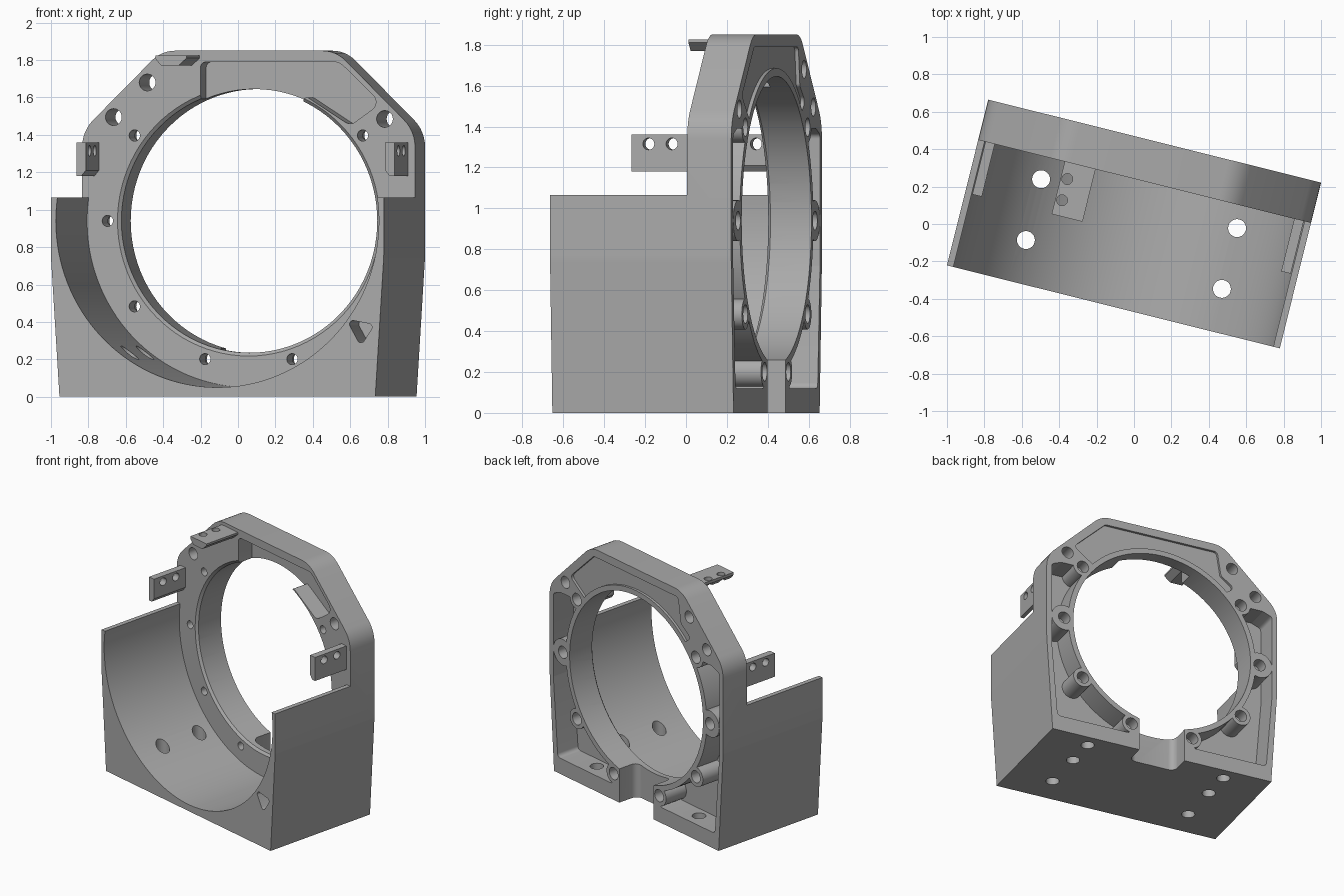
import bpy, bmesh, math
from mathutils import Vector

if "Cube" in bpy.data.objects:
    bpy.data.objects.remove(bpy.data.objects["Cube"])

TURN = math.radians(-14)          # whole part is turned about z
FRONT, STEP, BACK = -0.4565, 0.2345, 0.4565
CZ = 0.94                         # bore axis height

mat = bpy.data.materials.new("machined_grey")
mat.diffuse_color = (0.4, 0.4, 0.4, 1)
mat.use_nodes = True
mat.node_tree.nodes["Principled BSDF"].inputs["Base Color"].default_value = mat.diffuse_color


def prism(name, pts, a, b, axis="y", pts2=None):
    """Extrude a 2D outline from a to b along an axis."""
    place = {"y": lambda p, t: (p[0], t, p[1]),
             "z": lambda p, t: (p[0], p[1], t),
             "x": lambda p, t: (t, p[0], p[1])}[axis]
    bm = bmesh.new()
    lo = [bm.verts.new(place(p, a)) for p in pts]
    hi = [bm.verts.new(place(p, b)) for p in (pts2 or pts)]
    bm.faces.new(lo)
    bm.faces.new(hi[::-1])
    n = len(pts)
    for i in range(n):
        bm.faces.new((lo[i], hi[i], hi[(i + 1) % n], lo[(i + 1) % n]))
    bmesh.ops.recalc_face_normals(bm, faces=bm.faces)
    me = bpy.data.meshes.new(name)
    bm.to_mesh(me)
    bm.free()
    ob = bpy.data.objects.new(name, me)
    bpy.context.collection.objects.link(ob)
    me.materials.append(mat)
    return ob


def circle(x, y, r, n=32):
    return [(x + r * math.cos(2 * math.pi * i / n), y + r * math.sin(2 * math.pi * i / n)) for i in range(n)]


def rounded(pts, r, steps=6):
    """Round polygon corners; r is one radius or a list of radii."""
    out = []
    for i, p in enumerate(pts):
        rad = r[i] if isinstance(r, (list, tuple)) else r
        p = Vector(p)
        d1 = (Vector(pts[i - 1]) - p).normalized()
        d2 = (Vector(pts[(i + 1) % len(pts)]) - p).normalized()
        if rad == 0:
            out.append(tuple(p))
            continue
        half = d1.angle(d2) / 2
        c = p + (d1 + d2).normalized() * (rad / math.sin(half))
        s = p + d1 * (rad / math.tan(half)) - c
        e = p + d2 * (rad / math.tan(half)) - c
        sweep = math.atan2(s.x * e.y - s.y * e.x, s.dot(e))
        for k in range(steps + 1):
            t = sweep * k / steps
            out.append((c.x + s.x * math.cos(t) - s.y * math.sin(t),
                        c.y + s.x * math.sin(t) + s.y * math.cos(t)))
    return out


def cut(ob, *tools):
    for tool in tools:
        m = ob.modifiers.new("cut", "BOOLEAN")
        m.operation, m.solver, m.object = "DIFFERENCE", "EXACT", tool
        bpy.context.view_layer.objects.active = ob
        bpy.ops.object.modifier_apply(modifier=m.name)
        bpy.data.objects.remove(tool)
    return ob


def flip(pts):
    return [(-x, z) for x, z in pts]


# Housing block with chamfered shoulders and drafted lower sides
half = [(0.87, 0), (0.917, 0.75), (0.917, 1.42), (0.48, 1.85)]
outline = half + flip(half)[::-1]
housing = prism("housing", rounded(outline, [0, 0.5, 0.2, 0.18, 0.18, 0.2, 0.5, 0]), FRONT, BACK)

# Cradle scoop and shoulder step in front of the plate
R = 0.89
a0 = math.asin((1.065 - CZ) / R)
arc = [(R * math.cos(a), CZ + R * math.sin(a))
       for a in [math.pi - a0 + (math.pi + 2 * a0) * i / 72 for i in range(73)]]
cut(housing, prism("scoop", [(-1.2, 2.2), (-1.2, 1.065)] + arc + [(1.2, 1.065), (1.2, 2.2)], -0.7, STEP))

# Main bore with a small front chamfer
cut(housing, prism("bore", circle(0, CZ, 0.705, 96), 0, 0.7),
    prism("bore_lip", circle(0, CZ, 0.745, 96), STEP - 0.02, STEP + 0.02, "y", circle(0, CZ, 0.7, 96)))

# Bolt circle, every 36 degrees except the two at the top
bolts = [(0.777 * math.cos(math.radians(d)), CZ + 0.777 * math.sin(math.radians(d)))
         for d in (0, 36, 144, 180, 216, 252, 288, 324)]
dowels = [(-0.558, 1.68), (-0.744, 1.495), (0.75, 1.485)]


def bosses(v0):
    return [prism("boss", circle(x, z, 0.1 if abs(z - CZ) < 0.01 else 0.075), v0, 0.8) for x, z in bolts]


# Deep side pockets in the back, leaving the bore ring and bolt bosses
side = [(0.25, 0.12), (0.83, 0.12), (0.877, 0.72), (0.877, 1.36), (0.8, 1.39), (0.45, 1.39)]
for pts in (side, flip(side)):
    pocket = prism("pocket", rounded(pts, [0.02, 0.03, 0.03, 0.03, 0.03, 0.02]), 0.27, 0.6)
    cut(pocket, prism("ring", circle(0, CZ, 0.745, 96), 0.1, 0.8), *bosses(0.1))
    cut(housing, pocket)

# Shallow recess across the top of the back
recess = prism("recess", rounded([(0.70, 1.55), (0.45, 1.79), (-0.44, 1.79), (-0.47, 1.6),
                                  (-0.58, 1.52), (-0.4, 1.4), (0.5, 1.4)], 0.03), 0.438, 0.6)
cut(recess, prism("ring", circle(0, CZ, 0.745, 96), 0.1, 0.8),
    prism("boss", circle(-0.558, 1.68, 0.085), 0.1, 0.8), *bosses(0.1))
cut(housing, recess)

# Front pocket above the bore
cut(housing, prism("front_pocket", rounded([(-0.265, 1.79), (-0.265, 1.45), (0.25, 1.45), (0.31, 1.61),
                                            (0.56, 1.45), (0.73, 1.57), (0.5, 1.79)],
                                           [0.03, 0, 0, 0.02, 0.05, 0.05, 0.08]), 0.1, 0.36))

# Notch in the lower back edge
cut(housing, prism("notch", rounded([(-0.18, 0.7), (-0.18, 0.29), (0.18, 0.29), (0.18, 0.7)],
                                    [0, 0.05, 0.05, 0]), -0.1, 0.5, "z"))

# Bolt holes with counterbores, plus dowel holes
for x, z in bolts:
    cut(housing, prism("bolt_hole", circle(x, z, 0.03, 20), 0.15, 0.7),
        prism("counterbore", circle(x, z, 0.046, 24), 0.36, 0.7))
for x, z in dowels:
    cut(housing, prism("dowel_hole", circle(x, z, 0.045, 24), 0.15, 0.7))

# Mounting holes down through the base
for x in (-0.54, 0.54):
    for y, top in ((-0.223, 0.8), (0.112, 0.8), (0.35, 0.2)):
        cut(housing, prism("base_hole", circle(x, y, 0.048, 24), -0.1, top, "z"))

# Small triangular recess in the front face
cut(housing, prism("triangle", rounded([(0.71, 0.415), (0.865, 0.385), (0.79, 0.27)], 0.02), -0.6, -0.25))

# Side tabs with two cross holes each
tab = [(0.825, 1.36), (0.877, 1.36), (0.877, 1.18), (0.85, 1.18), (0.825, 1.21)]
parts = [housing]
for name, pts in (("right_tab", tab), ("left_tab", flip(tab))):
    ob = prism(name, pts, -0.055, STEP + 0.005)
    for v in (0.03, 0.147):
        cut(ob, prism("tab_hole", circle(v, 1.315, 0.029, 20), -1.2, 1.2, "x"))
    parts.append(ob)

# Top tab with two vertical holes
top_tab = prism("top_tab", [(-0.44, 1.825), (-0.44, 1.805), (-0.41, 1.77), (-0.315, 1.77), (-0.27, 1.81),
                            (-0.27, 1.825)], -0.055, STEP + 0.005)
for v in (0.03, 0.147):
    cut(top_tab, prism("tab_hole", circle(-0.404, v, 0.029, 20), 1.5, 2.0, "z"))
parts.append(top_tab)

# Turn everything and shade
for ob in parts:
    ob.rotation_euler[2] = TURN
    bpy.ops.object.select_all(action="DESELECT")
    ob.select_set(True)
    bpy.context.view_layer.objects.active = ob
    bpy.ops.object.shade_smooth_by_angle(angle=math.radians(30))
